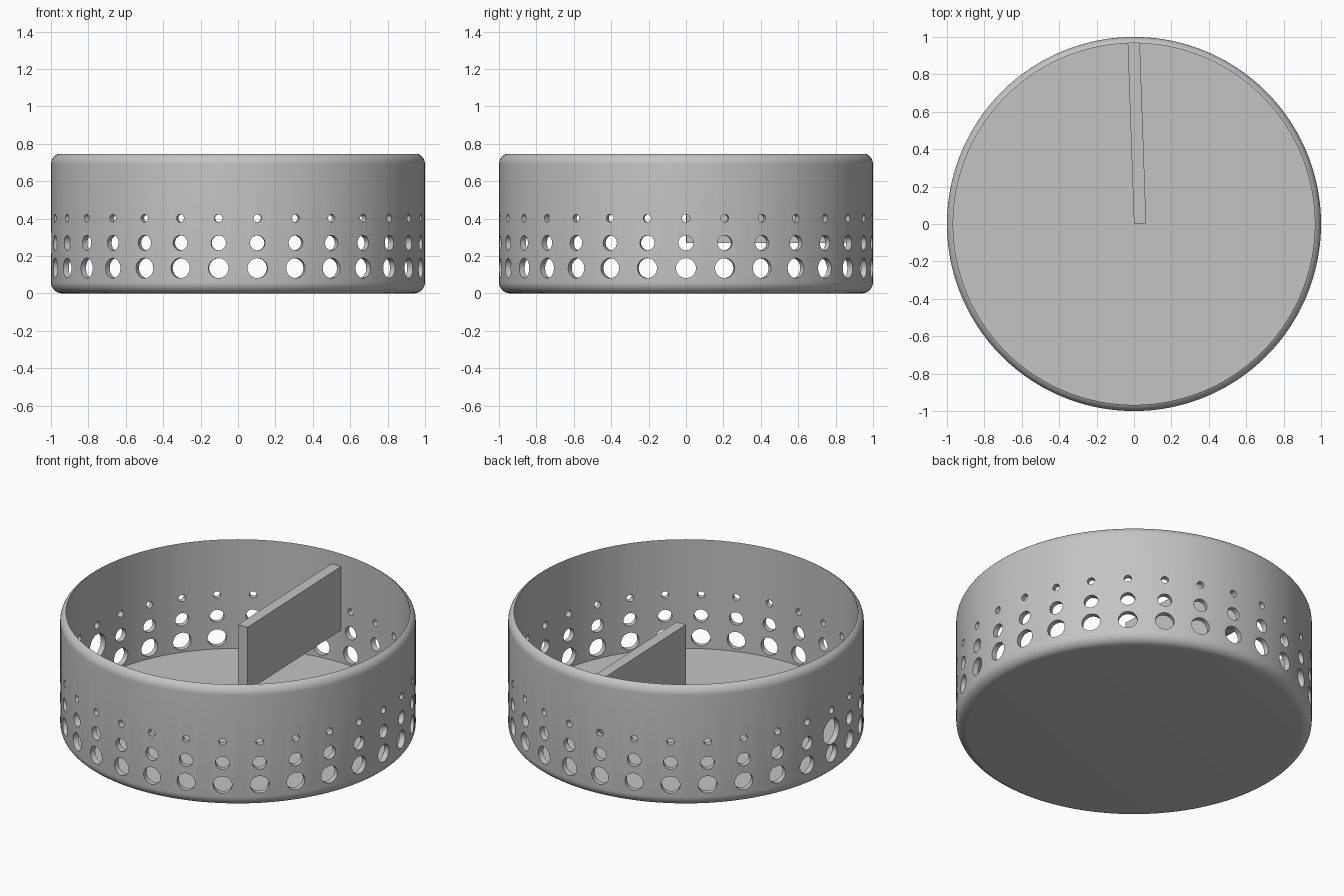
import bpy, bmesh
from math import radians, sin, cos, pi
from mathutils import Matrix, Vector

cube = bpy.data.objects.get("Cube")
if cube:
    bpy.data.objects.remove(cube, do_unlink=True)

GREY = (0.55, 0.55, 0.55, 1)
grey = bpy.data.materials.new("plain grey")
grey.use_nodes = True
grey.diffuse_color = GREY
grey.node_tree.nodes["Principled BSDF"].inputs["Base Color"].default_value = GREY

HEIGHT, INNER, FLOOR, FILLET = 0.744, 0.967, 0.067, 0.06
SEGMENTS = 180


def make_object(name, bm):
    bmesh.ops.recalc_face_normals(bm, faces=bm.faces)
    mesh = bpy.data.meshes.new(name)
    bm.to_mesh(mesh)
    bm.free()
    mesh.materials.append(grey)
    obj = bpy.data.objects.new(name, mesh)
    bpy.context.collection.objects.link(obj)
    return obj


def arc(cx, cz, start, end, steps=8):
    angles = [radians(start + (end - start) * i / steps) for i in range(steps + 1)]
    return [(cx + FILLET * cos(a), cz + FILLET * sin(a)) for a in angles]


# Dish: rounded outer edges, thin straight wall, flat floor
centre = 1 - FILLET
profile = [(0, 0)] + arc(centre, FILLET, -90, 0)
profile += arc(centre, HEIGHT - 0.0536, 0, 63.3)
profile += [(INNER, FLOOR), (0, FLOOR)]
bm = bmesh.new()
verts = [bm.verts.new((r, 0, z)) for r, z in profile]
edges = [bm.edges.new(pair) for pair in zip(verts, verts[1:])]
bmesh.ops.rotate(bm, verts=verts, matrix=Matrix.Rotation(pi / SEGMENTS, 3, "Z"))
bmesh.ops.spin(bm, geom=verts + edges, cent=(0, 0, 0), axis=(0, 0, 1),
               angle=2 * pi, steps=SEGMENTS)
bmesh.ops.remove_doubles(bm, verts=bm.verts, dist=0.0001)
bmesh.ops.dissolve_limit(bm, angle_limit=radians(0.5), verts=bm.verts, edges=bm.edges)
dish = make_object("dish", bm)

# Hole cutters: three rows of thirty, plus one wider outlet on the right side
holes = [(radius, z, 12 * i)
         for radius, z in ((0.0535, 0.135), (0.04, 0.27), (0.021, 0.402))
         for i in range(30)]
holes.remove((0.04, 0.27, 180))
holes.append((0.078, 0.27, 180))
bm = bmesh.new()
for radius, z, angle in holes:
    place = (Matrix.Rotation(radians(angle), 4, "Z")
             @ Matrix.Translation((1, 0, z)) @ Matrix.Rotation(pi / 2, 4, "Y"))
    bmesh.ops.create_cone(bm, cap_ends=True, segments=32, radius1=radius,
                          radius2=radius, depth=0.2, matrix=place)
cutter = make_object("hole_cutter", bm)
cutter.hide_render = True

boolean = dish.modifiers.new("holes", "BOOLEAN")
boolean.operation = "DIFFERENCE"
boolean.solver = "EXACT"
boolean.object = cutter
bpy.context.view_layer.objects.active = dish
dish.select_set(True)
bpy.ops.object.modifier_apply(modifier=boolean.name)
bpy.data.objects.remove(cutter, do_unlink=True)

bpy.ops.object.select_all(action="DESELECT")
dish.select_set(True)
bpy.ops.object.shade_smooth_by_angle(angle=radians(30))

# Divider: raised plate running from the centre to the back wall
bm = bmesh.new()
bmesh.ops.create_cube(bm, size=1)
bmesh.ops.translate(bm, verts=bm.verts, vec=(0.5, 0.5, 0.5))
bmesh.ops.scale(bm, verts=bm.verts, vec=(0.065, 0.973, 0.395))
divider = make_object("divider", bm)
divider.location = Vector((0, 0, 0.27))
divider.rotation_euler.z = radians(2)
